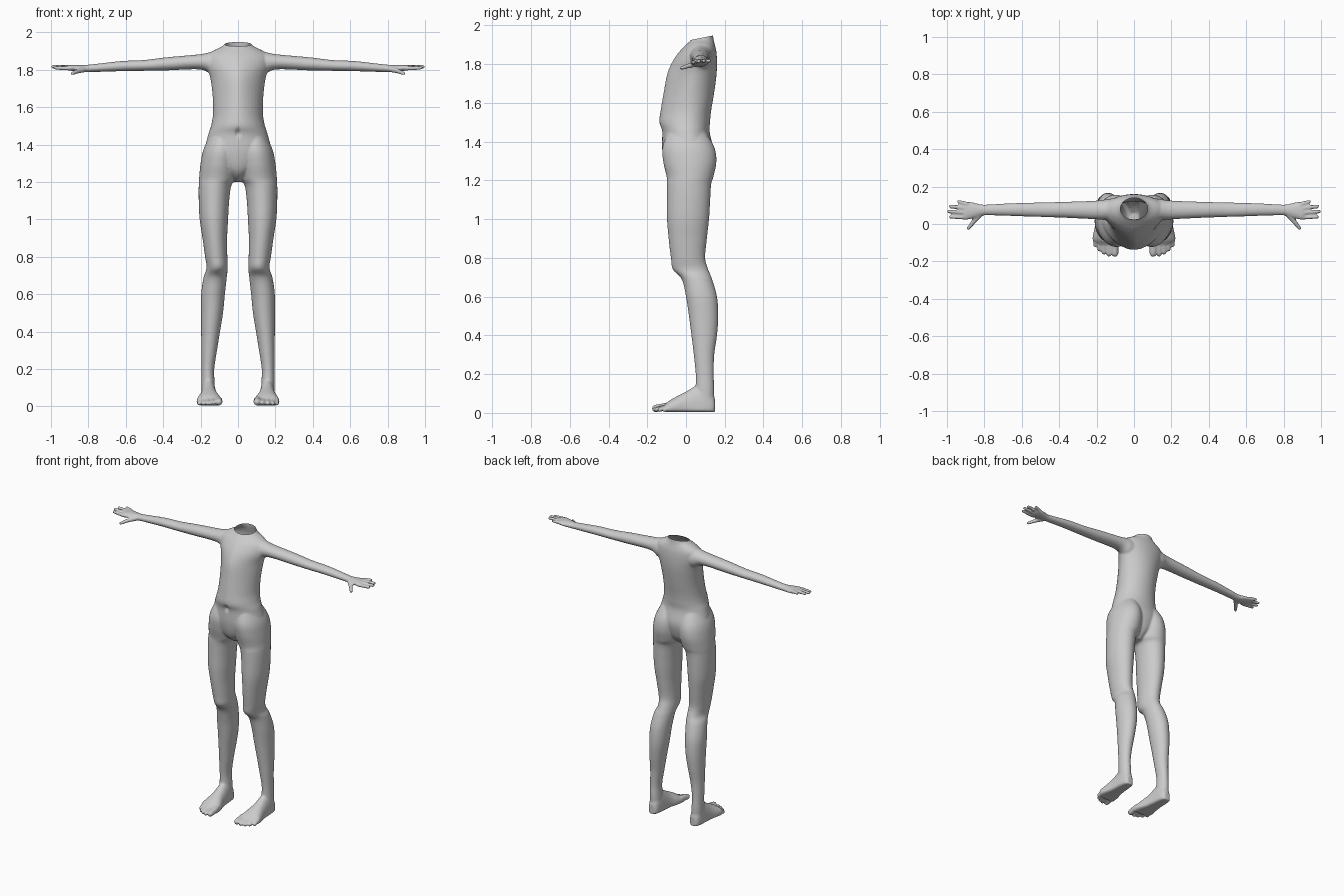
import bpy, bmesh, math
from mathutils import Vector

bm = bmesh.new()
SEG, STEPS = 40, 5


def spline(a, b, c, d, t):
    # Catmull-Rom blend of one section value
    return 0.5 * (2*b + (c - a)*t + (2*a - 5*b + 4*c - d)*t*t + (3*b - a - 3*c + d)*t**3)


def skin_rings(rings):
    # closed tube through rings of points
    rings = [[bm.verts.new(p) for p in ring] for ring in rings]
    n = len(rings[0])
    for a, b in zip(rings, rings[1:]):
        for k in range(n):
            bm.faces.new((a[k], a[(k + 1) % n], b[(k + 1) % n], b[k]))
    bm.faces.new(rings[0])
    bm.faces.new(rings[-1])


def loft(sections, axes):
    """Sections: (w, centre u, half u, v low, v mid, v high, low-side exponent).
    axes gives which of (u, v, w) feeds x, y and z."""
    rows = []
    n = len(sections)
    for i in range(n - 1):
        quad = [sections[max(0, min(n - 1, i + k))] for k in (-1, 0, 1, 2)]
        rows += [[spline(*vals, s / STEPS) for vals in zip(*quad)] for s in range(STEPS)]
    rows.append(sections[-1])
    rings = []
    for w, cu, hu, lo, mid, hi, p in rows:
        ring = []
        for k in range(SEG):
            a = 2 * math.pi * k / SEG
            c, s = math.cos(a), math.sin(a)
            e = 2 / p if s < 0 else 1
            u = cu + hu * math.copysign(abs(c) ** e, c)
            v = mid + (hi - mid) * s if s >= 0 else mid - (mid - lo) * abs(s) ** e
            uvw = (u, v, w)
            ring.append([uvw[j] for j in axes])
        rings.append(ring)
    skin_rings(rings)


def capsule(p, q, r0, r1):
    # tapered finger or toe joint with round ends
    p, q = Vector(p), Vector(q)
    turn = (q - p).to_track_quat('Z', 'Y')
    rings = []
    for pos, r, angles in ((p, r0, (-85, -60, -30, 0)), (q, r1, (0, 30, 60, 85))):
        for deg in angles:
            a = math.radians(deg)
            rings.append([pos + turn @ Vector((r * math.cos(a) * math.cos(t * math.pi / 8),
                                               r * math.cos(a) * math.sin(t * math.pi / 8),
                                               r * math.sin(a))) for t in range(16)])
    skin_rings(rings)


# leg: (z, inner x, outer x, front y, back y)
leg = [(1.48, .03, .13, -.08, .08), (1.38, .0, .182, -.12, .143), (1.30, .0, .20, -.118, .157),
       (1.22, .012, .208, -.10, .142), (1.18, .036, .21, -.098, .13), (1.10, .047, .21, -.098, .125),
       (1.0, .053, .205, -.098, .119), (.9, .058, .19, -.09, .108), (.8, .057, .176, -.078, .099),
       (.74, .055, .168, -.068, .115), (.69, .06, .184, -.022, .135), (.6, .07, .197, 0, .16),
       (.5, .08, .198, .015, .167), (.4, .096, .197, .028, .16), (.3, .112, .196, .04, .146),
       (.2, .127, .195, .05, .143), (.13, .125, .196, .05, .146), (.07, .122, .196, .05, .146)]
loft([(z, (a + b) / 2, (b - a) / 2, f, (f + k) / 2, k, 2) for z, a, b, f, k in leg], (0, 1, 2))

# foot: (y, centre x, half width, top z)
foot = [(.15, .158, .018, .07), (.14, .158, .03, .10), (.12, .158, .037, .14), (.09, .158, .041, .16),
        (.05, .157, .044, .14), (0, .156, .05, .11), (-.05, .154, .063, .084),
        (-.085, .153, .068, .064), (-.108, .145, .058, .045)]
loft([(y, c, h, .004, min(.03, t * .45), t, 4) for y, c, h, t in foot], (0, 2, 1))

# toes
for x, root, tip, r in ((.102, -.09, -.157, .019), (.134, -.09, -.162, .013), (.161, -.09, -.152, .0125),
                        (.185, -.085, -.136, .012), (.207, -.07, -.112, .0125)):
    capsule((x * .93 + .01, root, .034), (x, tip, r + .004), r * 1.1, r)

# arm and palm: (x, centre z, half height, front y, back y)
arm = [(.05, 1.83, .05, .03, .14), (.13, 1.832, .064, .02, .135), (.2, 1.842, .041, .025, .125),
       (.385, 1.831, .035, .034, .118), (.5, 1.823, .029, .038, .115), (.626, 1.819, .027, .042, .112),
       (.75, 1.81, .022, .046, .106), (.81, 1.806, .02, .045, .104), (.86, 1.808, .018, .03, .115),
       (.90, 1.811, .015, .022, .12), (.915, 1.811, .01, .03, .113)]
loft([(x, z, h, f, (f + b) / 2, b, 2) for x, z, h, f, b in arm], (2, 1, 0))

# fingers and thumb
for y0, y1, tip, z in ((.035, .038, .981, 1.807), (.06, .067, .992, 1.812),
                       (.085, .095, .982, 1.814), (.107, .12, .938, 1.815)):
    capsule((.895, y0, z), (tip, y1, z + .003), .0125, .0095)
capsule((.82, .055, 1.802), (.86, .01, 1.791), .016, .0125)
capsule((.86, .01, 1.791), (.886, -.024, 1.779), .0125, .0095)

# mirror the limbs to the other side
copy = bmesh.ops.duplicate(bm, geom=bm.verts[:] + bm.edges[:] + bm.faces[:])["geom"]
for v in copy:
    if isinstance(v, bmesh.types.BMVert):
        v.co.x *= -1

# torso: (z, half width, front y, widest y, back y, front pointedness)
torso = [(1.20, .03, -.03, .02, .06, 2), (1.235, .06, -.08, .02, .10, 2), (1.28, .12, -.108, .02, .125, 2),
         (1.36, .175, -.123, .02, .14, 2), (1.45, .16, -.124, .01, .122, 2), (1.50, .144, -.138, .01, .124, 1.9),
         (1.56, .134, -.131, .02, .13, 1.8), (1.65, .135, -.116, .03, .145, 1.65),
         (1.75, .147, -.097, .05, .158, 1.55), (1.82, .168, -.066, .06, .16, 1.55),
         (1.87, .168, -.03, .07, .156, 1.6), (1.90, .135, .0, .08, .149, 1.8),
         (1.925, .085, .025, .085, .143, 2), (1.95, .066, .034, .09, .14, 2), (2.0, .06, .036, .09, .14, 2)]
loft([(z, 0, h, f, m, b, p) for z, h, f, m, b, p in torso], (0, 1, 2))

bmesh.ops.recalc_face_normals(bm, faces=bm.faces[:])
raw = bpy.data.meshes.new("body_parts")
bm.to_mesh(raw)
bm.free()
body = bpy.data.objects.new("body", raw)
bpy.context.collection.objects.link(body)

# fuse everything into one skin
fuse = body.modifiers.new("fuse", 'REMESH')
fuse.mode = 'VOXEL'
fuse.voxel_size = 0.006
soft = body.modifiers.new("soften", 'SMOOTH')
soft.factor = 0.5
soft.iterations = 5
skin = bpy.data.meshes.new_from_object(body.evaluated_get(bpy.context.evaluated_depsgraph_get()))
body.modifiers.clear()
body.data = skin

# slanted neck opening and navel
bm = bmesh.new()
bm.from_mesh(skin)
bmesh.ops.bisect_plane(bm, geom=bm.verts[:] + bm.edges[:] + bm.faces[:], plane_co=(0, .09, 1.938),
                       plane_no=(0, -.2, 1), clear_outer=True)
for v in bm.verts:
    if v.co.y < 0:
        d = (v.co.x / .012) ** 2 + ((v.co.z - 1.462) / .02) ** 2
        v.co.y += .014 * math.exp(-d)
for f in bm.faces:
    f.smooth = True
bm.to_mesh(skin)
bm.free()
